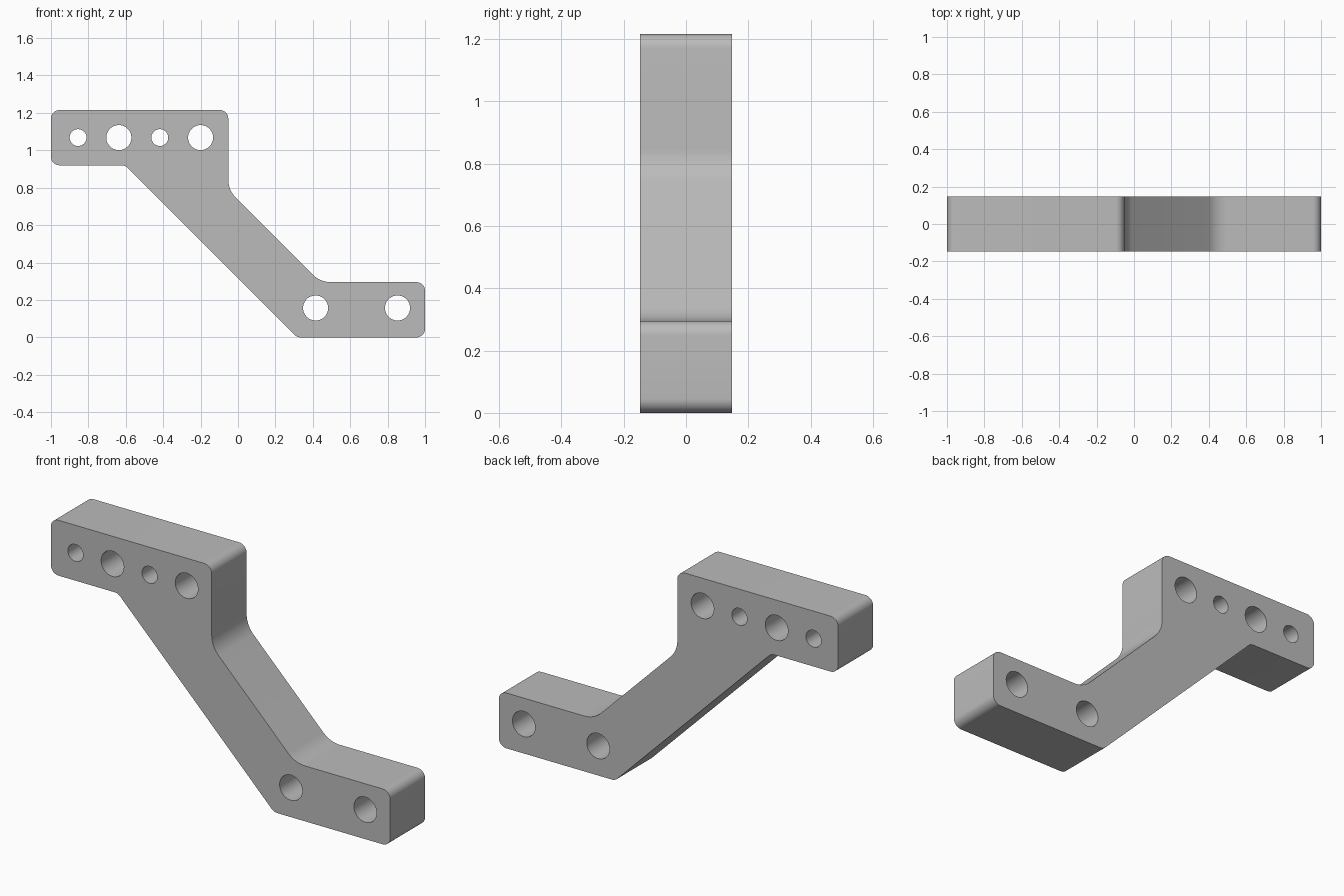
import bpy
from math import cos, sin, pi, tan, radians
from mathutils import Vector, Matrix

old = bpy.data.objects.get("Cube")
if old:
    bpy.data.objects.remove(old)

HALF_DEPTH = 0.147
EDGE_R, INNER_R = 0.045, 0.14

# Outline corners in x, z with the radius of each rounding
corners = [
    (-1, 0.92, EDGE_R), (-0.605, 0.92, EDGE_R), (0.315, 0, EDGE_R),
    (1, 0, EDGE_R), (1, 0.295, EDGE_R), (0.44, 0.295, INNER_R),
    (-0.052, 0.787, INNER_R), (-0.052, 1.215, EDGE_R), (-1, 1.215, EDGE_R),
]
# Bolt holes: x, z, radius
BIG, SMALL = 0.067, 0.045
holes = [(-0.855, 1.068, SMALL), (-0.637, 1.068, BIG), (-0.418, 1.068, SMALL),
         (-0.2, 1.068, BIG), (0.415, 0.157, BIG), (0.853, 0.157, BIG)]


def rounded(points, steps=10):
    """Replace every corner with a tangent arc."""
    out = []
    for i, (x, z, r) in enumerate(points):
        p = Vector((x, z))
        a = (Vector(points[i - 1][:2]) - p).normalized()
        b = (Vector(points[(i + 1) % len(points)][:2]) - p).normalized()
        half = a.angle(b) / 2
        centre = p + (a + b).normalized() * r / sin(half)
        start = p + a * r / tan(half) - centre
        end = p + b * r / tan(half) - centre
        sweep = start.angle_signed(end)
        for k in range(steps + 1):
            out.append(centre + Matrix.Rotation(-sweep * k / steps, 2) @ start)
    return out


def circle(x, z, r, n=48):
    return [(x + r * cos(2 * pi * k / n), z + r * sin(2 * pi * k / n)) for k in range(n)]


def add_loop(curve, points):
    spline = curve.splines.new("POLY")
    spline.points.add(len(points) - 1)
    for sp, (x, z) in zip(spline.points, points):
        sp.co = (x, z, 0, 1)
    spline.use_cyclic_u = True


# Filled profile with holes, extruded through the depth
curve = bpy.data.curves.new("bracket_profile", "CURVE")
curve.dimensions = "2D"
curve.fill_mode = "BOTH"
curve.extrude = HALF_DEPTH
add_loop(curve, rounded(corners))
for hole in holes:
    add_loop(curve, circle(*hole))

bracket = bpy.data.objects.new("offset_bracket", curve)
bpy.context.collection.objects.link(bracket)
bracket.rotation_euler.x = radians(90)

# Turn into one welded mesh, upright
bpy.ops.object.select_all(action="DESELECT")
bracket.select_set(True)
bpy.context.view_layer.objects.active = bracket
bpy.ops.object.convert(target="MESH")
bpy.ops.object.transform_apply(location=False, rotation=True, scale=False)
bpy.ops.object.mode_set(mode="EDIT")
bpy.ops.mesh.select_all(action="SELECT")
bpy.ops.mesh.remove_doubles(threshold=0.0001)
bpy.ops.mesh.normals_make_consistent(inside=False)
bpy.ops.object.mode_set(mode="OBJECT")
bpy.ops.object.shade_smooth_by_angle(angle=radians(30))

# Plain grey metal
grey = bpy.data.materials.new("plain_grey")
grey.use_nodes = True
colour = (0.5, 0.5, 0.5, 1)
grey.diffuse_color = colour
grey.node_tree.nodes["Principled BSDF"].inputs["Base Color"].default_value = colour
bracket.data.materials.clear()
bracket.data.materials.append(grey)
